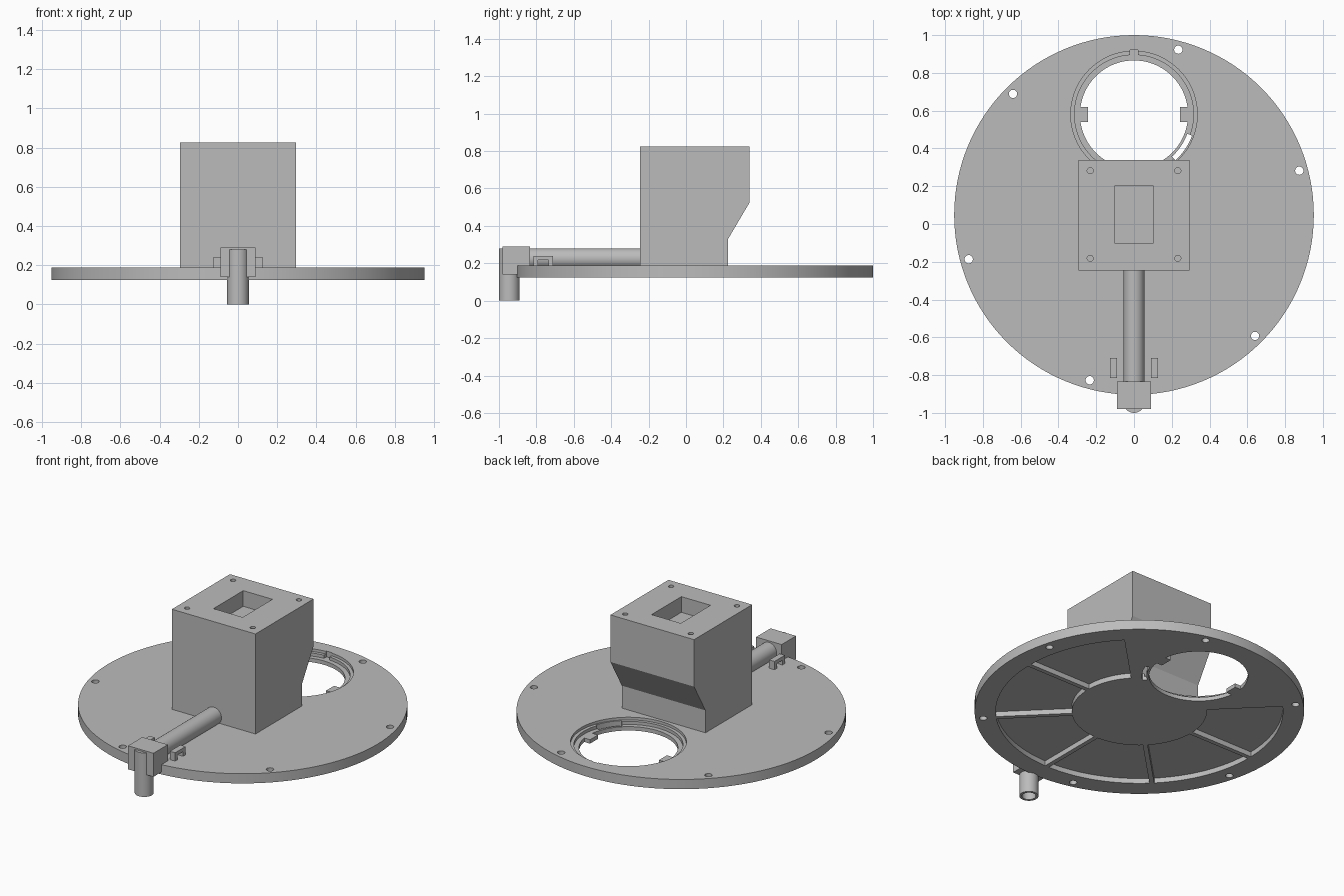
import bpy
import bmesh
from math import sin, cos, asin, pi, radians
from mathutils import Vector

cube = bpy.data.objects.get("Cube")
if cube:
    bpy.data.objects.remove(cube, do_unlink=True)

grey = bpy.data.materials.new("plain_grey")
grey.use_nodes = True
grey.diffuse_color = (0.5, 0.5, 0.5, 1)
grey.node_tree.nodes["Principled BSDF"].inputs["Base Color"].default_value = (0.5, 0.5, 0.5, 1)


def arc(radius, a0, a1, steps, cx=0, cy=0):
    """Points along an arc, both ends included."""
    return [(cx + radius * cos(a0 + (a1 - a0) * i / steps),
             cy + radius * sin(a0 + (a1 - a0) * i / steps)) for i in range(steps + 1)]


def circle(radius, cx=0, cy=0, steps=32):
    return arc(radius, 0, 2 * pi, steps, cx, cy)[:-1]


def rect(x0, x1, y0, y1):
    return [(x0, y0), (x1, y0), (x1, y1), (x0, y1)]


def prism(name, outline, lo, hi, axis="z"):
    """Extrude an outline; the outline lies in the xy, yz or zx plane."""
    place = {"z": lambda a, b, c: (a, b, c),
             "x": lambda a, b, c: (c, a, b),
             "y": lambda a, b, c: (b, c, a)}[axis]
    bm = bmesh.new()
    face = bm.faces.new([bm.verts.new(place(a, b, lo)) for a, b in outline])
    out = bmesh.ops.extrude_face_region(bm, geom=[face])
    verts = [v for v in out["geom"] if isinstance(v, bmesh.types.BMVert)]
    bmesh.ops.translate(bm, verts=verts, vec=Vector(place(0, 0, hi - lo)))
    bmesh.ops.recalc_face_normals(bm, faces=bm.faces)
    mesh = bpy.data.meshes.new(name)
    bm.to_mesh(mesh)
    bm.free()
    mesh.materials.append(grey)
    obj = bpy.data.objects.new(name, mesh)
    bpy.context.collection.objects.link(obj)
    return obj


def select(obj):
    bpy.ops.object.select_all(action="DESELECT")
    obj.select_set(True)
    bpy.context.view_layer.objects.active = obj


def cut(obj, outline, lo, hi):
    """Cut a vertical prism out of an object."""
    cutter = prism("cutter", outline, lo, hi)
    cutter.hide_render = True
    mod = obj.modifiers.new("cut", "BOOLEAN")
    mod.operation = "DIFFERENCE"
    mod.solver = "EXACT"
    mod.object = cutter
    select(obj)
    bpy.ops.object.modifier_apply(modifier=mod.name)
    bpy.data.objects.remove(cutter, do_unlink=True)


def smooth(obj):
    select(obj)
    bpy.ops.object.shade_smooth_by_angle(angle=radians(30))


BOTTOM, TOP = 0.125, 0.187
DISC_Y, PORT_Y = 0.048, 0.58

# Round base plate
plate = prism("base_plate", circle(0.952, 0, DISC_Y, 128), BOTTOM, TOP)

# Stepped round port with a key notch and a slot through its ledge
cut(plate, circle(0.335, 0, PORT_Y, 96), 0.17, 0.3)
cut(plate, circle(0.315, 0, PORT_Y, 96), 0.15, 0.3)
cut(plate, circle(0.286, 0, PORT_Y, 96), 0, 0.3)
cut(plate, rect(-0.02, 0.02, 0.88, 0.92), 0.15, 0.3)
slot = arc(0.327, radians(-48), radians(-20), 10, 0, PORT_Y)
slot += arc(0.3, radians(-20), radians(-48), 10, 0, PORT_Y)
cut(plate, slot, 0, 0.3)

# Screw holes around the rim
for k in range(6):
    a = radians(75 + 60 * k)
    cut(plate, circle(0.022, 0.906 * cos(a), DISC_Y + 0.906 * sin(a), 24), 0, 0.3)

# Recessed sectors underneath, leaving a hub, rim and thin ribs
HUB, RIM, RIB = 0.39, 0.83, 0.014
for k in range(6):
    a0 = radians(135 + 45 * k)
    a1 = a0 + radians(45)
    o, i = asin(RIB / RIM), asin(RIB / HUB)
    sector = arc(RIM, a0 + o, a1 - o, 16, 0, DISC_Y)
    sector += arc(HUB, a1 - i, a0 + i, 12, 0, DISC_Y)
    cut(plate, sector, 0, BOTTOM + 0.032)
smooth(plate)

# Locking tabs inside the port
for side, name in ((1, "left"), (-1, "right")):
    xs = sorted((side * 0.243, side * 0.295))
    prism(name + "_port_tab", rect(*xs, 0.54, 0.62), BOTTOM, 0.15)

# Tower with an undercut back, a top pocket and four corner holes
profile = [(-0.245, TOP), (0.225, TOP), (0.225, 0.33), (0.34, 0.525), (0.34, 0.825), (-0.245, 0.825)]
tower = prism("tower", profile, -0.295, 0.295, "x")
cut(tower, rect(-0.103, 0.103, -0.1, 0.2), 0.725, 0.9)
for x in (-0.232, 0.232):
    for y in (-0.182, 0.282):
        cut(tower, circle(0.016, x, y, 24), 0.7, 0.9)
smooth(tower)

# Feed pipe, elbow block and hollow downpipe
feed = prism("feed_pipe", circle(0.055, 0.225, 0, 48), -0.85, -0.24, "y")
smooth(feed)
prism("elbow_block", rect(-0.09, 0.09, -0.98, -0.835), 0.14, 0.29)
down = prism("downpipe", circle(0.055, 0, -0.945, 48), 0, 0.28)
cut(down, circle(0.04, 0, -0.945, 48), -0.1, 0.2)
smooth(down)

# Arched tie loops beside the feed pipe
arch = [(-0.815, TOP), (-0.79, TOP), (-0.79, 0.217), (-0.735, 0.217),
        (-0.735, TOP), (-0.71, TOP), (-0.71, 0.24), (-0.815, 0.24)]
for side, name in ((1, "left"), (-1, "right")):
    lo, hi = sorted((side * 0.09, side * 0.127))
    prism(name + "_tie_loop", arch, lo, hi, "x")
